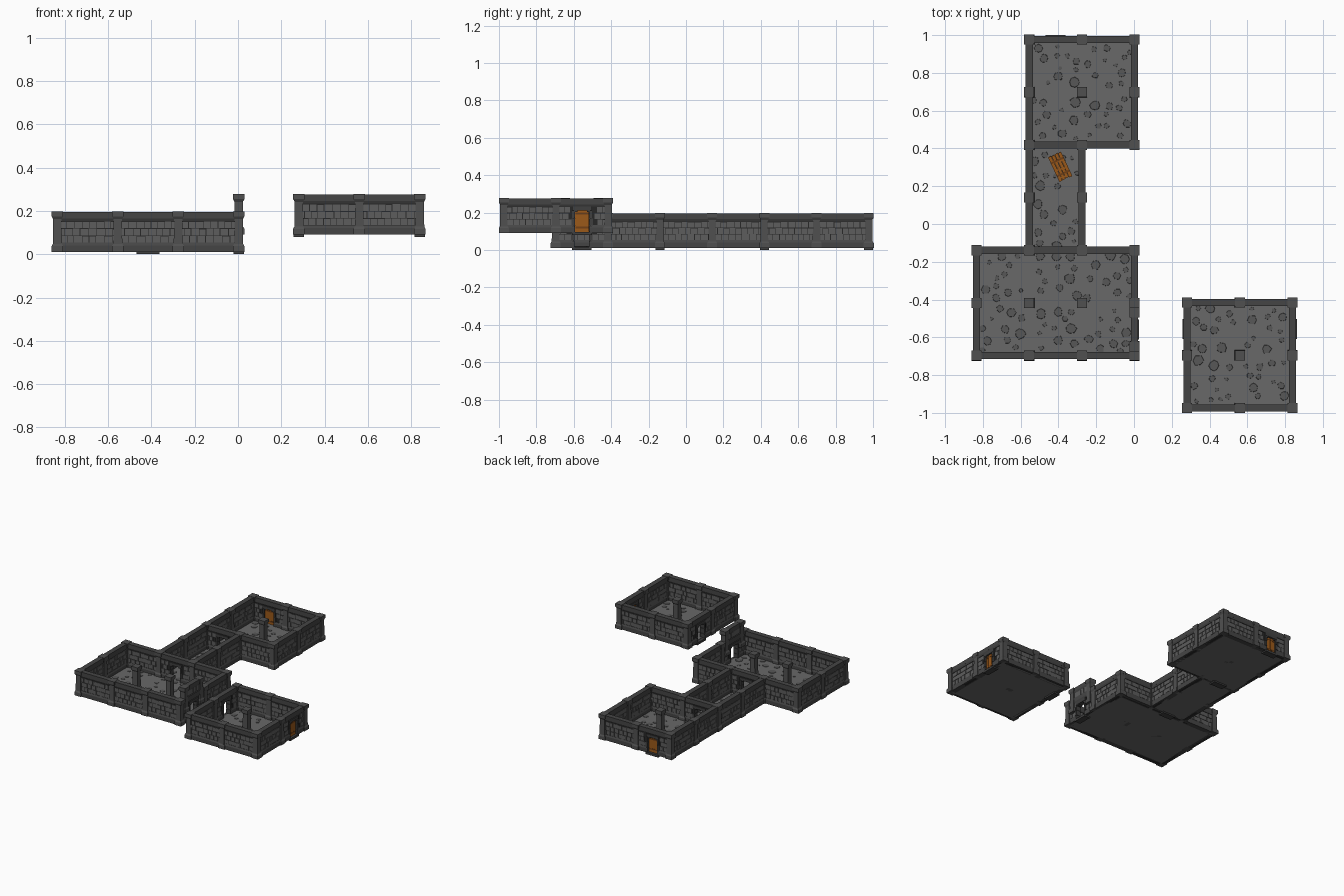
import bpy, bmesh, math, random
from mathutils import Matrix, Vector

if "Cube" in bpy.data.objects:
    bpy.data.objects.remove(bpy.data.objects["Cube"])

random.seed(4)
S = 0.279                                  # grid cell
X = [-0.834 + S * i for i in range(4)]
Y = [-0.697 + S * i for i in range(7)]
CX = [0.281 + S * i for i in range(3)]
CY = [-0.974 + S * i for i in range(3)]
Z0, Z1, H = 0.011, 0.091, 0.187            # lower level, upper level, wall height
DW, DH = 0.043, 0.132                      # half width and height of a doorway

COLORS = {
    "wall_panels": (0.02, 0.02, 0.02), "wall_bricks": (0.11, 0.11, 0.11),
    "wall_bands": (0.06, 0.06, 0.06), "pillars": (0.08, 0.08, 0.08),
    "floor_slabs": (0.14, 0.14, 0.14), "floor_stones": (0.095, 0.095, 0.095),
    "door_frames": (0.05, 0.05, 0.05), "door_planks": (0.33, 0.10, 0.01),
    "door_bars": (0.16, 0.05, 0.008),
}
parts = {n: bmesh.new() for n in COLORS}


def box(part, M, lo, hi, tx=1, ty=1):
    """Box from lo to hi in frame M; tx, ty scale its top."""
    bm = parts[part]
    c = [(a + b) / 2 for a, b in zip(lo, hi)]
    d = [(b - a) / 2 for a, b in zip(lo, hi)]
    v = []
    for k in (-1, 1):
        fx, fy = (tx, ty) if k > 0 else (1, 1)
        for i, j in ((-1, -1), (1, -1), (1, 1), (-1, 1)):
            v.append(bm.verts.new(M @ Vector((c[0] + i * d[0] * fx, c[1] + j * d[1] * fy, c[2] + k * d[2]))))
    for f in ((3, 2, 1, 0), (4, 5, 6, 7), (0, 1, 5, 4), (1, 2, 6, 5), (2, 3, 7, 6), (3, 0, 4, 7)):
        bm.faces.new([v[i] for i in f])


def pillar(x, y, z, h=H):
    M = Matrix.Translation((x, y, z))
    rings = [(0, 0.027, 1), (0.026, 0.027, 0.78), (0.036, 0.021, 0.92),
             (h - 0.036, 0.0195, 1.35), (h - 0.024, 0.0265, 1), (h, 0, 0)]
    for (a, r, t), (b, _, _) in zip(rings, rings[1:]):
        box("pillars", M, (-r, -r, a), (r, r, b), t, t)


def door(M):
    # four upright planks and two cross bars
    for i in range(4):
        u = -0.0375 + 0.019 * i
        box("door_planks", M, (u, -0.006, 0.002 * (i % 2)), (u + 0.018, 0.006, 0.143 - 0.002 * (i % 3)))
    for z in (0.03, 0.105):
        box("door_bars", M, (-0.036, -0.0075, z), (0.036, 0.0075, z + 0.01))


def wall(p, q, z, opening=False, leaf=False):
    p, q = Vector((*p, z)), Vector((*q, z))
    d = q - p
    M = Matrix.Translation((p + q) / 2) @ Matrix.Rotation(math.atan2(d.y, d.x), 4, 'Z')
    e = S / 2 - 0.015
    spans = [(-e, -DW), (DW, e)] if opening else [(-e, e)]
    for a, b in spans:
        box("wall_panels", M, (a, -0.010, 0), (b, 0.010, 0.15))
        box("wall_bands", M, (a, -0.019, 0), (b, 0.019, 0.030))
        box("wall_bands", M, (a, -0.019, 0.030), (b, 0.019, 0.042), 1, 0.72)
    if opening:
        box("wall_panels", M, (-DW, -0.010, DH), (DW, 0.010, 0.15))
    box("wall_bands", M, (-e, -0.0135, 0.142), (e, 0.0135, 0.154), 1, 1.4)
    box("wall_bands", M, (-e, -0.019, 0.154), (e, 0.019, H - 0.002))
    # three courses of uneven bricks on both faces
    for side in (-1, 1):
        for row in range(3):
            zb = 0.043 + row * 0.033
            u = -e - 0.018 * (row % 2)
            while u < e:
                w = random.uniform(0.029, 0.04)
                a, b = max(u, -e), min(u + w - 0.003, e)
                u += w
                if b - a < 0.006 or (opening and b > -DW - 0.008 and a < DW + 0.008):
                    continue
                t = random.uniform(0.012, 0.0145)
                box("wall_bricks", M, (a, min(0, side * t), zb), (b, max(0, side * t), zb + random.uniform(0.028, 0.031)))
    if opening:
        # jambs, corner stones of the arch, lintel and threshold
        for s in (-1, 1):
            for k in range(3):
                o = DW + 0.010 + 0.004 * (k % 2)
                a, b = sorted((s * (DW - 0.004), s * o))
                box("door_frames", M, (a, -0.018, 0.04 * k), (b, 0.018, 0.04 * k + 0.038))
            a, b = sorted((s * (DW - 0.018), s * DW))
            box("door_frames", M, (a, -0.0165, 0.112), (b, 0.0165, DH))
        box("door_frames", M, (-DW - 0.01, -0.0185, 0.12), (DW + 0.01, 0.0185, 0.141))
        box("door_frames", M, (-DW - 0.01, -0.024, -0.011), (DW + 0.01, 0.024, 0.006))
    if leaf:
        door(M @ Matrix.Translation((0, 0, -0.006)))
    return M


def floor(x, y, z):
    M = Matrix.Translation((x, y, z))
    h = S / 2
    box("floor_slabs", M, (-h, -h, 0), (h, h, 0.008))
    # irregular flat stones kept apart from one another
    done = []
    bm = parts["floor_stones"]
    for _ in range(60):
        r = random.uniform(0.011, 0.03)
        c = Vector((random.uniform(-0.115, 0.115), random.uniform(-0.115, 0.115), 0))
        if any((c - o).length < r + s + 0.008 for o, s in done) or len(done) > 10:
            continue
        done.append((c, r))
        n = random.randint(6, 8)
        rim = [(2 * math.pi * i / n, r * random.uniform(0.8, 1.1)) for i in range(n)]
        lo, hi = [[bm.verts.new(M @ (c + Vector((math.cos(t) * k * f, math.sin(t) * k * f, zz)))) for t, k in rim]
                  for f, zz in ((1, 0.007), (0.93, 0.0105))]
        bm.faces.new(hi)
        for i in range(n):
            j = (i + 1) % n
            bm.faces.new((lo[i], lo[j], hi[j], hi[i]))


def room(xs, ys, z, openings=(), leaves=(), skip=()):
    """Walled rectangle of cells; sides named S, N, W, E plus segment number."""
    for i in range(len(xs) - 1):
        for side, y in (("S", ys[0]), ("N", ys[-1])):
            k = side + str(i)
            if k not in skip:
                wall((xs[i], y), (xs[i + 1], y), z, k in openings, k in leaves)
        for j in range(len(ys) - 1):
            floor(xs[i] + S / 2, ys[j] + S / 2, z)
    for j in range(len(ys) - 1):
        for side, x in (("W", xs[0]), ("E", xs[-1])):
            k = side + str(j)
            if k not in skip:
                wall((x, ys[j]), (x, ys[j + 1]), z, k in openings, k in leaves)
    for x in xs:
        for y in ys:
            posts.add((round(x, 4), round(y, 4), z))


# rooms and corridor
posts = set()
room(X, Y[:3], Z0, ("N1", "E0"))                                   # large hall
room(X[1:3], Y[2:5], Z0, (), (), ("S0", "N0"))                     # corridor
room(X[1:], Y[4:], Z0, ("S0", "N0"), ("N0",))                      # back chamber
room(CX, CY, Z1, ("W1", "E1"), ("E1",))                            # raised chamber
for x, y, z in sorted(posts):
    pillar(x, y, z)

# tall gateway above the hall's east door
gy = (Y[0] + Y[1]) / 2
G = Matrix.Translation((X[3], gy, 0))
for s in (-1, 1):
    pillar(X[3], gy + s * 0.09, Z1)
box("wall_panels", G, (-0.011, -0.08, 0.195), (0.011, 0.08, 0.25))
for i in range(4):
    box("wall_bricks", G, (-0.0145, -0.069 + 0.035 * i, 0.2), (0.0145, -0.037 + 0.035 * i, 0.236))
box("wall_bands", G, (-0.014, -0.08, 0.236), (0.014, 0.08, 0.248), 1.35, 1)
box("wall_bands", G, (-0.019, -0.08, 0.248), (0.019, 0.08, 0.277))

# fallen door lying in the corridor
door(Matrix.Translation((-0.421, 0.368, 0.03)) @ Matrix.Rotation(math.radians(25), 4, 'Z')
     @ Matrix.Rotation(math.radians(93), 4, 'X'))

for name, bm in parts.items():
    bmesh.ops.recalc_face_normals(bm, faces=bm.faces)
    me = bpy.data.meshes.new(name)
    bm.to_mesh(me)
    bm.free()
    mat = bpy.data.materials.new(name)
    mat.diffuse_color = (*COLORS[name], 1)
    mat.use_nodes = True
    mat.node_tree.nodes["Principled BSDF"].inputs["Base Color"].default_value = mat.diffuse_color
    me.materials.append(mat)
    bpy.context.collection.objects.link(bpy.data.objects.new(name, me))
